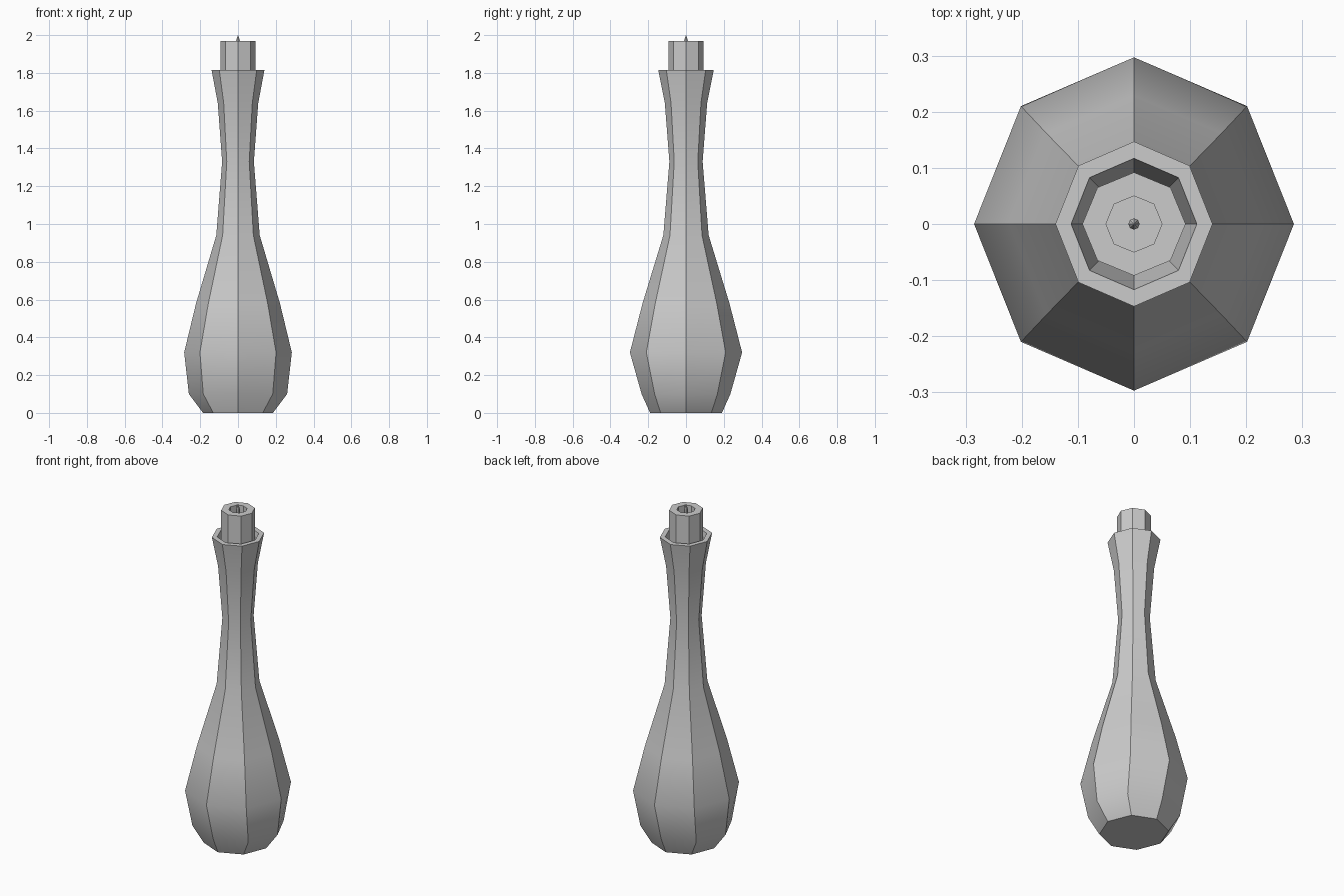
import bpy, bmesh
from math import sin, cos, radians, tau

if "Cube" in bpy.data.objects:
    bpy.data.objects.remove(bpy.data.objects["Cube"])

SIDES = 8


def loft(name, rings, smooth=False):
    """Skin eight-sided rings (x radius, y radius, z) and cap both ends."""
    bm = bmesh.new()
    loops = [[bm.verts.new((rx * cos(tau * i / SIDES), ry * sin(tau * i / SIDES), z))
              for i in range(SIDES)] for rx, ry, z in rings]
    for a, b in zip(loops, loops[1:]):
        for i in range(SIDES):
            j = (i + 1) % SIDES
            bm.faces.new((a[i], a[j], b[j], b[i]))
    bm.faces.new(loops[0][::-1])
    bm.faces.new(loops[-1])
    bmesh.ops.recalc_face_normals(bm, faces=bm.faces)
    mesh = bpy.data.meshes.new(name)
    bm.to_mesh(mesh)
    bm.free()
    obj = bpy.data.objects.new(name, mesh)
    bpy.context.collection.objects.link(obj)
    if smooth:
        bpy.ops.object.select_all(action='DESELECT')
        bpy.context.view_layer.objects.active = obj
        obj.select_set(True)
        bpy.ops.object.shade_smooth_by_angle(angle=radians(35))
    return obj


# Bottle: outer profile, flat lip, then the tapering mouth socket
loft("bottle_body", [
    (0.185, 0.19, 0.0),
    (0.26, 0.235, 0.10),
    (0.285, 0.297, 0.32),
    (0.222, 0.23, 0.58),
    (0.115, 0.12, 0.94),
    (0.084, 0.088, 1.33),
    (0.107, 0.112, 1.64),
    (0.14, 0.147, 1.815),
    (0.112, 0.117, 1.815),
    (0.084, 0.088, 1.66),
], smooth=True)

# Stopper: hollow octagonal plug with a recess in its top
loft("stopper", [
    (0.092, 0.092, 1.665),
    (0.092, 0.092, 1.97),
    (0.05, 0.05, 1.97),
    (0.05, 0.05, 1.86),
])

# Wick: thin pointed pin rising out of the recess
loft("wick", [
    (0.01, 0.01, 1.86),
    (0.01, 0.01, 1.97),
    (0.006, 0.006, 1.985),
    (0.001, 0.001, 2.0),
], smooth=True)
